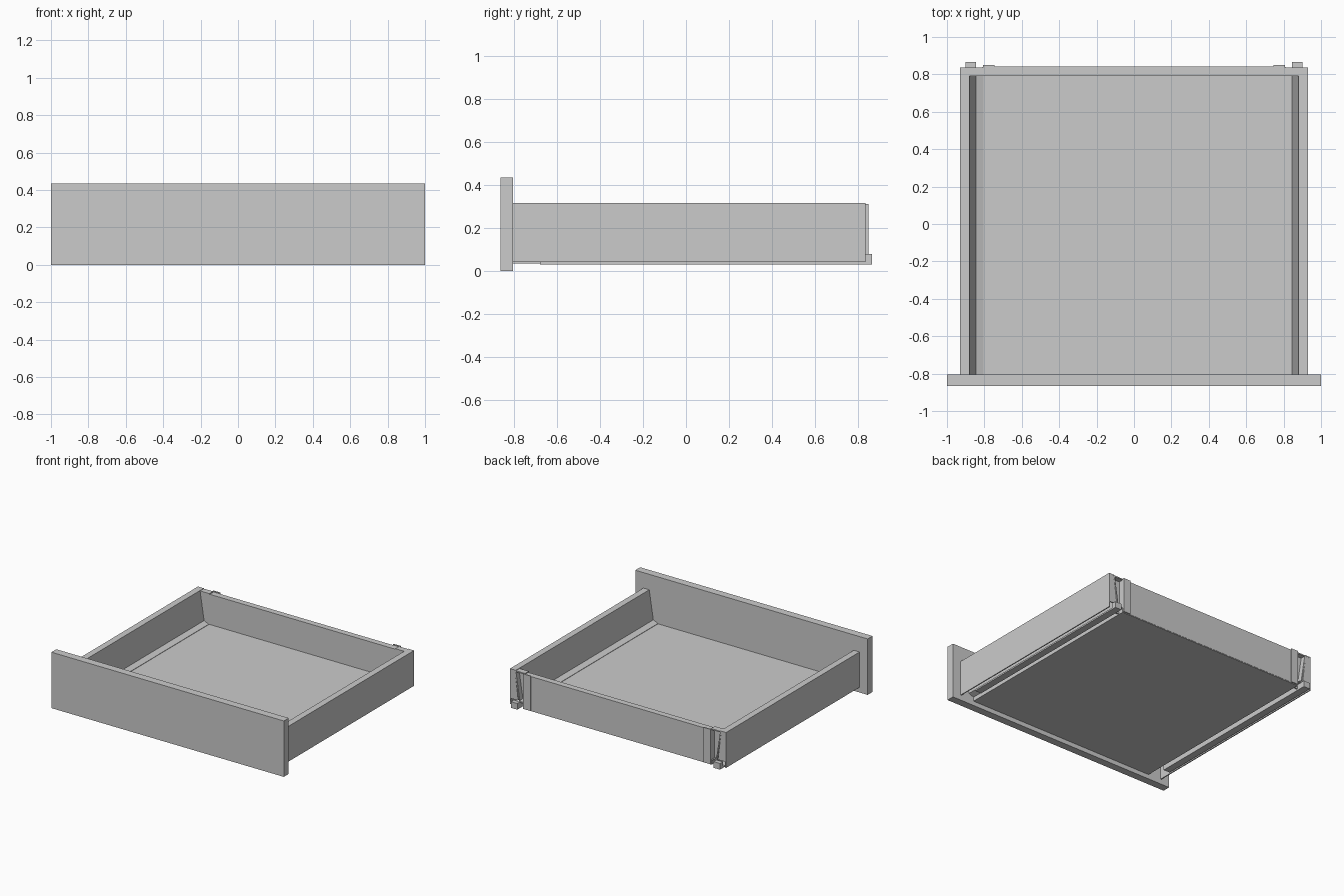
import bpy, bmesh

if "Cube" in bpy.data.objects:
    bpy.data.objects.remove(bpy.data.objects["Cube"])


def prism(name, profile, y0, y1):
    """Closed x-z profile swept along y."""
    bm = bmesh.new()
    a = [bm.verts.new((x, y0, z)) for x, z in profile]
    b = [bm.verts.new((x, y1, z)) for x, z in profile]
    n = len(profile)
    bm.faces.new(a)
    bm.faces.new(b[::-1])
    for i in range(n):
        j = (i + 1) % n
        bm.faces.new((a[j], a[i], b[i], b[j]))
    bmesh.ops.recalc_face_normals(bm, faces=bm.faces)
    mesh = bpy.data.meshes.new(name)
    bm.to_mesh(mesh)
    bm.free()
    obj = bpy.data.objects.new(name, mesh)
    bpy.context.collection.objects.link(obj)
    return obj


def box(name, x0, x1, y0, y1, z0, z1):
    return prism(name, [(x0, z0), (x1, z0), (x1, z1), (x0, z1)], y0, y1)


def both_sides(obj):
    mod = obj.modifiers.new("mirror", 'MIRROR')
    mod.use_axis = (True, False, False)
    mod.use_mirror_merge = False
    return obj


# Main panels
box("front_panel", -1, 1, -0.865, -0.805, 0, 0.435)
box("bottom_panel", -0.81, 0.81, -0.805, 0.84, 0.035, 0.07)
box("back_panel", -0.80, 0.80, 0.795, 0.842, 0.04, 0.305)

# Hollow folded side: outer wall, top, sloping inner wall, floor ledge
both_sides(prism("drawer_side", [
    (0.93, 0.04), (0.93, 0.315), (0.88, 0.315), (0.845, 0.09),
    (0.805, 0.073), (0.805, 0.065), (0.852, 0.082), (0.888, 0.305),
    (0.922, 0.305), (0.922, 0.04)], -0.805, 0.836))

# Runner under each side, ending in a catch behind the drawer
both_sides(box("runner", 0.845, 0.90, -0.68, 0.838, 0.03, 0.042))
both_sides(box("runner_inner_web", 0.845, 0.851, -0.68, 0.838, 0.042, 0.075))
both_sides(box("rear_catch", 0.845, 0.90, 0.832, 0.867, 0.03, 0.078))

# Corner brackets that hold the back panel
both_sides(prism("bracket_plate", [
    (0.80, 0.04), (0.845, 0.04), (0.845, 0.09), (0.88, 0.312),
    (0.80, 0.312)], 0.79, 0.798))
both_sides(box("bracket_top", 0.80, 0.885, 0.79, 0.836, 0.303, 0.312))
both_sides(box("bracket_web", 0.80, 0.806, 0.798, 0.848, 0.04, 0.312))
both_sides(box("bracket_flange", 0.745, 0.806, 0.842, 0.85, 0.04, 0.312))

# Partial end cap closing the back of the hollow side
both_sides(prism("side_end_cap", [
    (0.86, 0.085), (0.925, 0.085), (0.925, 0.31), (0.888, 0.31)],
    0.826, 0.835))
